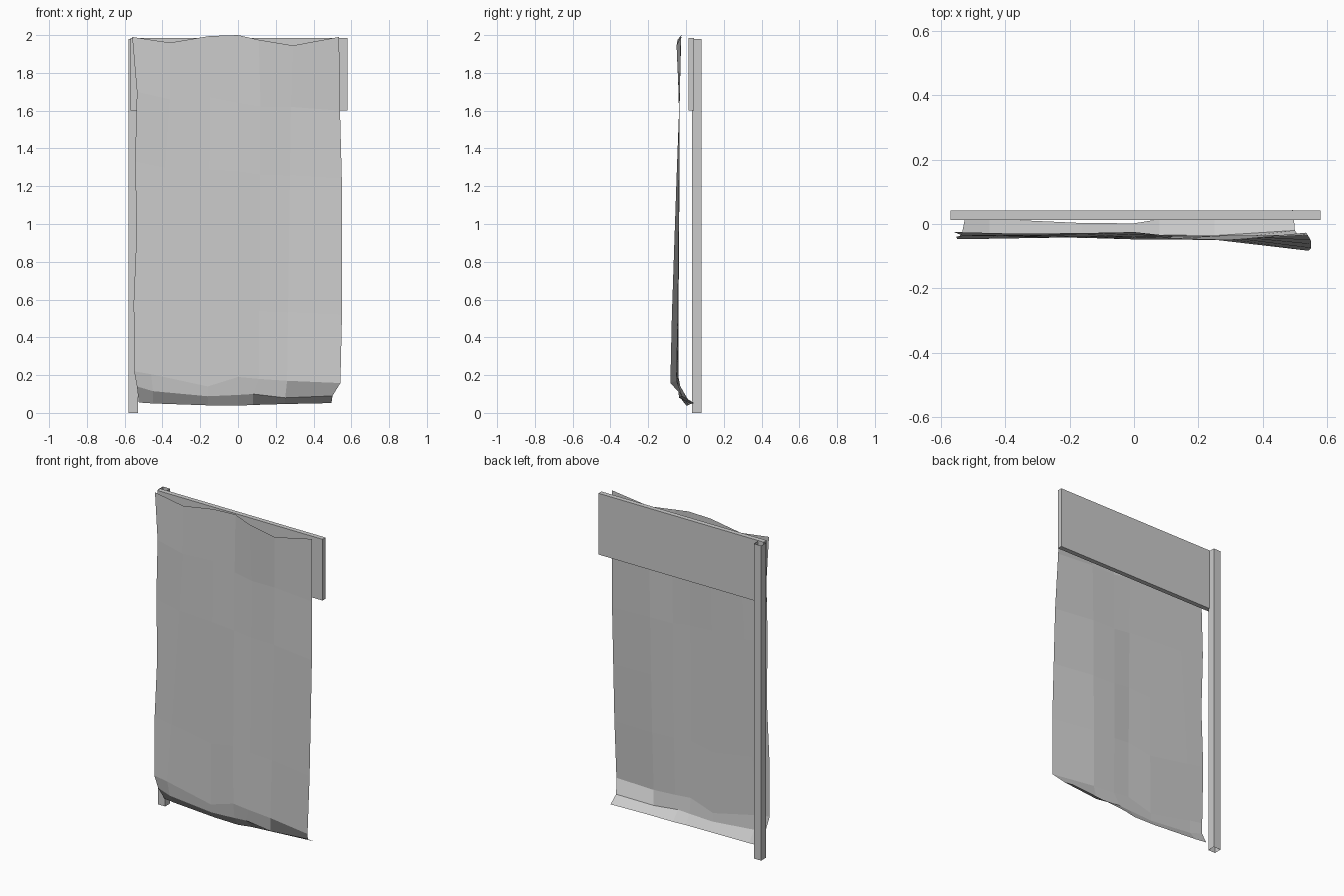
import bpy
import bmesh
from mathutils import Vector

default_cube = bpy.data.objects.get("Cube")
if default_cube:
    bpy.data.objects.remove(default_cube, do_unlink=True)


def make_material(name, colour):
    material = bpy.data.materials.new(name)
    material.use_nodes = True
    material.diffuse_color = colour
    material.node_tree.nodes["Principled BSDF"].inputs["Base Color"].default_value = colour
    return material


grey = make_material("plain grey", (0.6, 0.6, 0.6, 1))


def finish(name, mesh_builder):
    mesh = bpy.data.meshes.new(name)
    mesh_builder.to_mesh(mesh)
    mesh_builder.free()
    mesh.materials.append(grey)
    part = bpy.data.objects.new(name, mesh)
    bpy.context.collection.objects.link(part)
    return part


def box(name, low, high, open_ends=False):
    low, high = Vector(low), Vector(high)
    builder = bmesh.new()
    bmesh.ops.create_cube(builder, size=1)
    for vert in builder.verts:
        vert.co = (low + high) / 2 + vert.co * (high - low)
    if open_ends:
        builder.normal_update()
        caps = [face for face in builder.faces if abs(face.normal.z) > 0.9]
        bmesh.ops.delete(builder, geom=caps, context="FACES_ONLY")
    return finish(name, builder)


# Wooden frame: hollow upright post and wide top board
box("side_post", (-0.58, 0.033, 0), (-0.53, 0.082, 1.98), open_ends=True)
box("top_board", (-0.57, 0.012, 1.6), (0.58, 0.042, 1.985))

# Hanging cloth: each strand runs through top edge, shoulder, fold, hem and bottom edge
top_edge = [(-0.56, -0.025, 1.99), (-0.36, -0.03, 1.96), (-0.15, -0.028, 1.995), (0, -0.025, 2),
            (0.11, -0.045, 1.975), (0.29, -0.05, 1.945), (0.535, -0.027, 1.99)]
shoulder = [(-0.535, -0.035, 1.7), (-0.36, -0.036, 1.66), (-0.15, -0.033, 1.67), (0, -0.034, 1.64),
            (0.12, -0.038, 1.62), (0.28, -0.036, 1.62), (0.54, -0.034, 1.6)]
fold = [(-0.55, -0.046, 0.22), (-0.46, -0.046, 0.205), (-0.16, -0.041, 0.14), (0, -0.047, 0.19),
        (0.11, -0.048, 0.18), (0.26, -0.05, 0.17), (0.542, -0.083, 0.158)]
hem = [(-0.535, -0.03, 0.14), (-0.45, -0.035, 0.115), (-0.16, -0.036, 0.088), (0, -0.035, 0.095),
       (0.08, -0.034, 0.1), (0.25, -0.036, 0.08), (0.5, -0.02, 0.09)]
bottom_edge = [(-0.525, 0.02, 0.055), (-0.45, 0.016, 0.05), (-0.16, 0.003, 0.04), (0, 0.002, 0.038),
               (0.08, 0.015, 0.042), (0.25, 0.025, 0.047), (0.495, 0.043, 0.052)]


def blend(first, second, amount):
    return [Vector(a).lerp(Vector(b), amount) for a, b in zip(first, second)]


# The long middle stretch is divided into panels, with slight ripples
middle = []
for step in range(1, 4):
    row = blend(shoulder, fold, step / 4)
    for column, point in enumerate(row):
        point.y += 0.004 * (-1) ** (column // 2)
    row[0].x += 0.006 * (-1) ** step
    row[-1].x += 0.009
    middle.append(row)

builder = bmesh.new()
rows = [[builder.verts.new(point) for point in row]
        for row in [top_edge, shoulder, *middle, fold, hem, bottom_edge]]
for upper, lower in zip(rows, rows[1:]):
    for i in range(len(upper) - 1):
        builder.faces.new((upper[i], lower[i], lower[i + 1], upper[i + 1]))
finish("hanging_cloth", builder)
